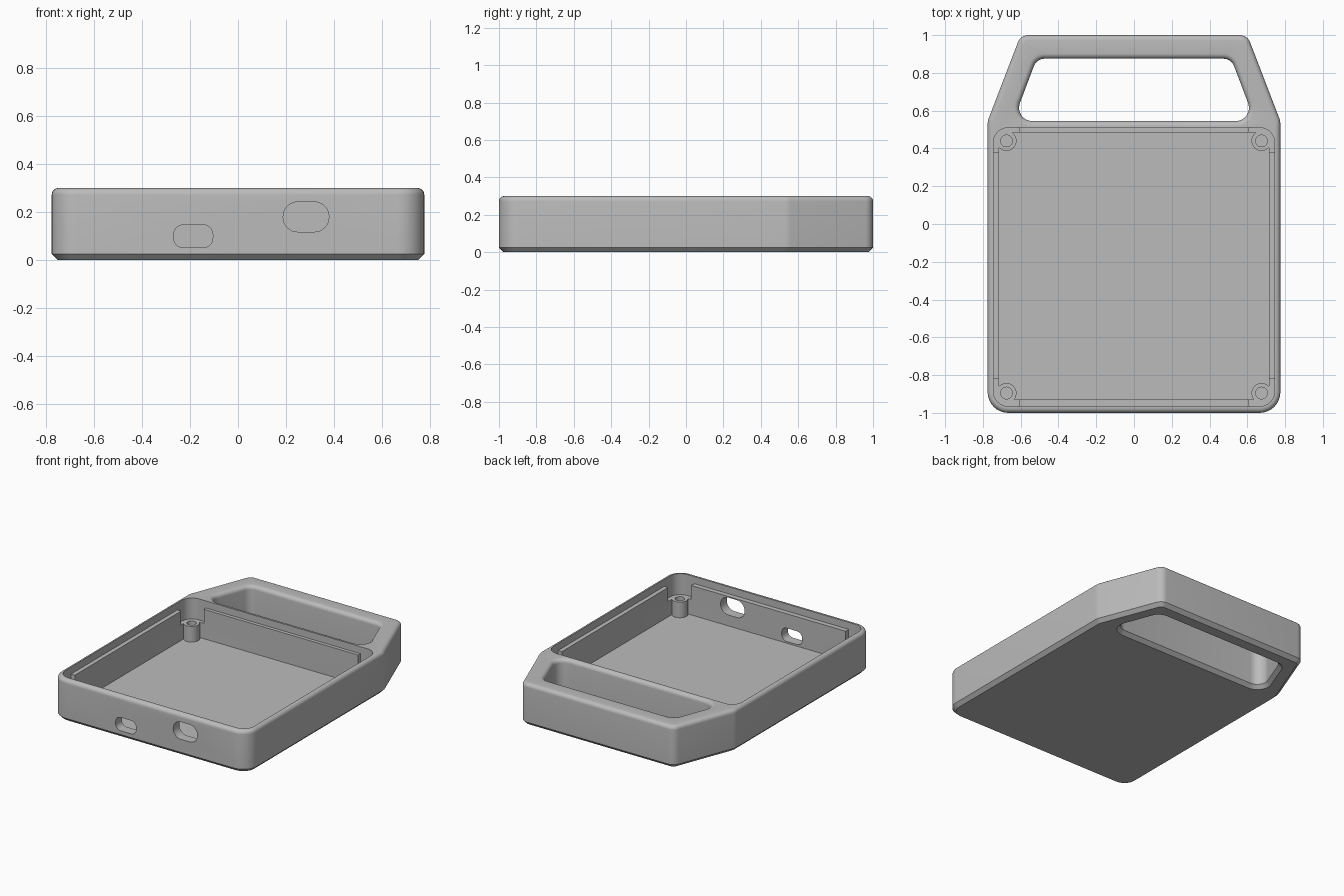
import bpy, bmesh, math
from mathutils import Vector

if "Cube" in bpy.data.objects:
    bpy.data.objects.remove(bpy.data.objects["Cube"], do_unlink=True)

TOP, FLOOR, SHELF, LEDGE = 0.3, 0.04, 0.15, 0.25

grey = bpy.data.materials.new("light grey plastic")
grey.use_nodes = True
colour = (0.5, 0.5, 0.5, 1)
grey.diffuse_color = colour
grey.node_tree.nodes["Principled BSDF"].inputs["Base Color"].default_value = colour


def rounded(corners, inset=0.0, steps=8):
    """Counter-clockwise (x, y, radius) corners, shrunk by inset and rounded."""
    ring, n = [], len(corners)
    for i in range(n):
        prev, here, nxt = (Vector(corners[(i + k) % n][:2]) for k in (-1, 0, 1))
        d1, d2 = (here - prev).normalized(), (nxt - here).normalized()
        n1, n2 = Vector((-d1.y, d1.x)), Vector((-d2.y, d2.x))
        mitre = (n1 + n2) / (1 + n1.dot(n2))
        radius = max(corners[i][2] - inset, 0.002)
        centre = here + mitre * (inset + radius)
        a = math.atan2(-n1.y, -n1.x)
        turn = d1.angle_signed(d2) * -1
        for s in range(steps + 1):
            t = a + turn * s / steps
            ring.append(centre + radius * Vector((math.cos(t), math.sin(t))))
    return ring


def loft(name, layers):
    """Closed solid through (ring, z) layers."""
    bm = bmesh.new()
    rows = [[bm.verts.new((p.x, p.y, z)) for p in ring] for ring, z in layers]
    n = len(rows[0])
    bm.faces.new(rows[0][::-1])
    bm.faces.new(rows[-1])
    for a, b in zip(rows, rows[1:]):
        for i in range(n):
            j = (i + 1) % n
            bm.faces.new((a[i], a[j], b[j], b[i]))
    bmesh.ops.recalc_face_normals(bm, faces=bm.faces[:])
    mesh = bpy.data.meshes.new(name)
    bm.to_mesh(mesh)
    bm.free()
    obj = bpy.data.objects.new(name, mesh)
    bpy.context.collection.objects.link(obj)
    mesh.materials.append(grey)
    return obj


def cut(target, cutter):
    cutter.hide_render = True
    mod = target.modifiers.new("cut", "BOOLEAN")
    mod.operation, mod.solver, mod.object = "DIFFERENCE", "EXACT", cutter
    bpy.context.view_layer.update()
    result = bpy.data.meshes.new_from_object(
        target.evaluated_get(bpy.context.evaluated_depsgraph_get()))
    target.modifiers.clear()
    target.data = result
    bpy.data.objects.remove(cutter, do_unlink=True)


def smooth(obj):
    bpy.ops.object.select_all(action="DESELECT")
    obj.select_set(True)
    bpy.context.view_layer.objects.active = obj
    bpy.ops.object.shade_smooth_by_angle(angle=math.radians(30))


def box(x0, x1, y0, y1, radii):
    return list(zip((x0, x1, x1, x0), (y0, y0, y1, y1), radii))


def prism(name, corners, z0, z1):
    ring = rounded(corners)
    return loft(name, [(ring, z0), (ring, z1)])


# Case with carrying handle: chamfered below, rounded above
outline = [(-0.775, -1, 0.11), (0.775, -1, 0.11), (0.775, 0.545, 0.1),
           (0.6, 1, 0.06), (-0.6, 1, 0.06), (-0.775, 0.545, 0.1)]
fillet, chamfer = 0.028, 0.025
arc = [math.radians(15 * k) for k in range(7)]
body = loft("case_body",
            [(rounded(outline, chamfer), 0), (rounded(outline), chamfer)] +
            [(rounded(outline, fillet * (1 - math.cos(t))),
              TOP - fillet + fillet * math.sin(t)) for t in arc])

# Grip opening, flared at both ends
grip = [(-0.64, 0.545, 0.07), (0.64, 0.545, 0.07),
        (0.515, 0.875, 0.06), (-0.515, 0.875, 0.06)]
wide = rounded(grip, -chamfer)
layers = [(wide, -0.1), (wide, 0), (rounded(grip), chamfer)]
layers += [(rounded(grip, -fillet * (1 - math.cos(t))),
            TOP - fillet + fillet * math.sin(t)) for t in arc]
layers.append((rounded(grip, -fillet), TOP + 0.1))
cut(body, loft("grip_cutter", layers))

# Tray interior, then the lid ledge around it
cut(body, prism("tray_cutter", box(-0.715, 0.715, -0.93, 0.485, [0.05] * 4), FLOOR, 0.5))
cut(body, prism("ledge_cutter", box(-0.745, 0.745, -0.965, 0.51, [0.08] * 4), LEDGE, 0.5))

# Corner pockets with screw bosses
for side, sx in (("left", 1), ("right", -1)):
    for end, y0, y1 in (("front", -0.965, -0.82), ("back", 0.38, 0.51)):
        x0, x1 = sorted((sx * 0.61, sx * 0.745))
        outer = (1 if end == "back" else 0, sx)
        radii = [0.08 if (k in (1, 2)) == (sx > 0) and (k > 1) == (end == "back")
                 else 0.002 for k in range(4)]
        cut(body, prism("pocket_cutter", box(x0, x1, y0, y1, radii), SHELF, 0.5))
        cx, cy = sx * 0.675, (0.44 if end == "back" else -0.895)

        def ring(r):
            return [Vector((cx + r * math.cos(a * math.tau / 32),
                            cy + r * math.sin(a * math.tau / 32))) for a in range(32)]
        boss = loft(f"screw_boss_{end}_{side}",
                    [(ring(0.053), FLOOR - 0.01), (ring(0.053), SHELF + 0.002),
                     (ring(0.031), SHELF + 0.002), (ring(0.031), FLOOR + 0.02)])
        smooth(boss)


# Port openings through the front wall
def port(x0, x1, z0, z1, radius):
    cutter = prism("port_cutter", box(x0, x1, z0, z1, [radius] * 4), 0.85, 1.1)
    cutter.rotation_euler.x = math.pi / 2
    bpy.context.view_layer.update()
    cut(body, cutter)


port(-0.267, -0.105, 0.052, 0.147, 0.04)
port(0.188, 0.378, 0.118, 0.242, 0.06)
smooth(body)
